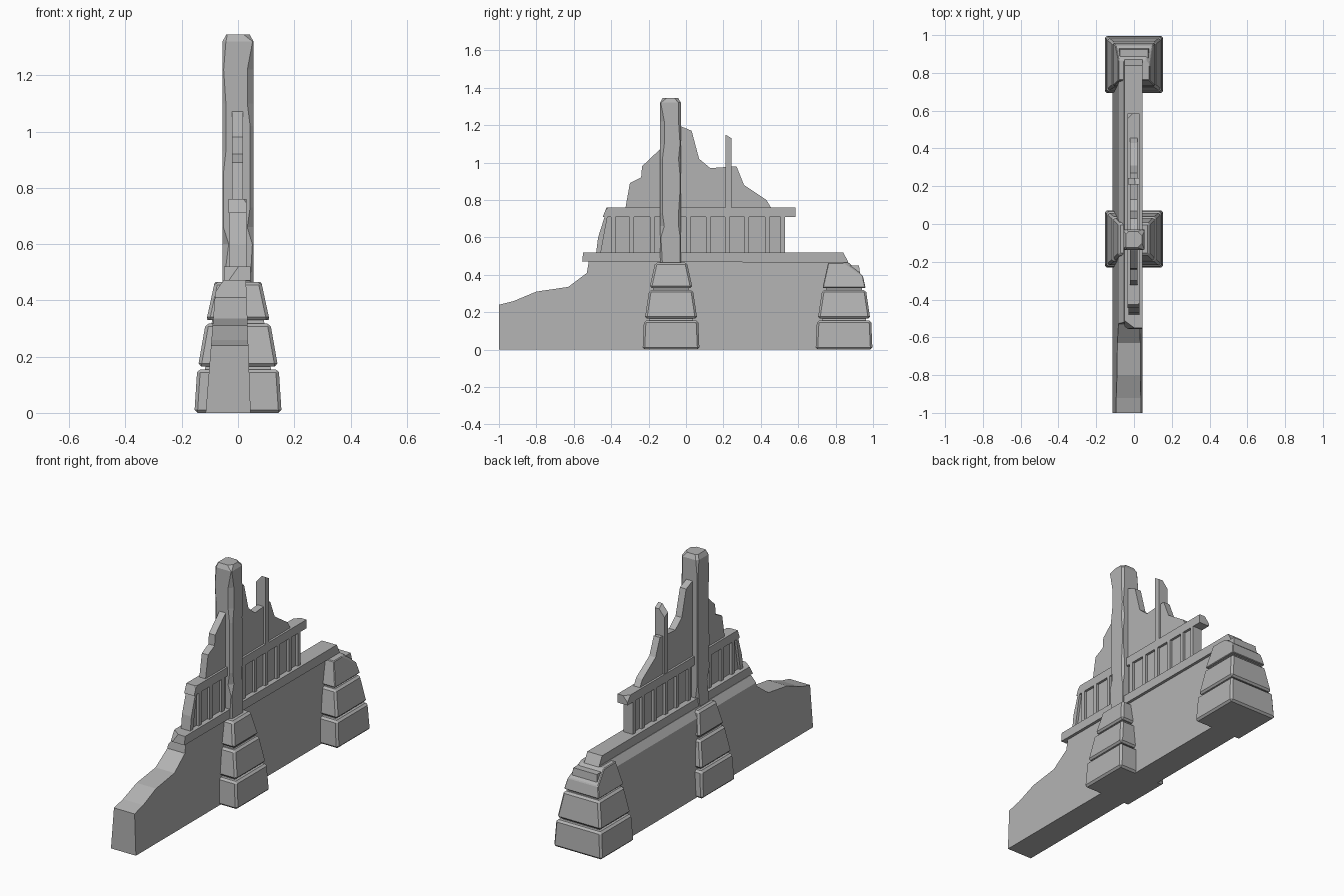
import bpy, bmesh, random
from mathutils import Vector

random.seed(4)
cube = bpy.data.objects.get("Cube")
if cube:
    bpy.data.objects.remove(cube)

stone = bpy.data.materials.new("grey_stone")
stone.use_nodes = True
GREY = (0.45, 0.45, 0.45, 1)
stone.diffuse_color = GREY
stone.node_tree.nodes["Principled BSDF"].inputs["Base Color"].default_value = GREY


def finish(bm, name, bevel=0):
    bmesh.ops.recalc_face_normals(bm, faces=bm.faces[:])
    mesh = bpy.data.meshes.new(name)
    bm.to_mesh(mesh)
    bm.free()
    mesh.materials.append(stone)
    ob = bpy.data.objects.new(name, mesh)
    bpy.context.collection.objects.link(ob)
    if bevel:
        mod = ob.modifiers.new("chamfer", "BEVEL")
        mod.width = bevel
        mod.segments = 1
    return ob


def chip(bm, point, normal):
    """Slice off everything beyond a plane and close the cut."""
    geom = bm.verts[:] + bm.edges[:] + bm.faces[:]
    cut = bmesh.ops.bisect_plane(bm, geom=geom, plane_co=point,
                                 plane_no=Vector(normal).normalized(), clear_outer=True)
    edges = [e for e in cut["geom_cut"] if isinstance(e, bmesh.types.BMEdge)]
    bmesh.ops.edgeloop_fill(bm, edges=edges)


def loft(rings):
    bm = bmesh.new()
    loops = [[bm.verts.new(p) for p in ring] for ring in rings]
    n = len(loops[0])
    for a, b in zip(loops, loops[1:]):
        for i in range(n):
            j = (i + 1) % n
            bm.faces.new((a[i], a[j], b[j], b[i]))
    bm.faces.new(loops[0])
    bm.faces.new(loops[-1])
    return bm


def prism(profile, x0, x1):
    """Side profile in (y, z) extruded across x."""
    return loft([[(x, y, z) for y, z in profile] for x in (x0, x1)])


def block(name, x0, x1, y0, y1, z0, z1, bevel=0):
    profile = [(y0, z0), (y1, z0), (y1, z1), (y0, z1)]
    return finish(prism(profile, x0, x1), name, bevel)


def rect(hx, hy, cy, z):
    return [(-hx, cy - hy, z), (hx, cy - hy, z), (hx, cy + hy, z), (-hx, cy + hy, z)]


# Battered base wall, broken down towards the front, with a sloped rear shoulder
base = prism([(-1, 0), (.86, 0), (.86, .47), (-.52, .47), (-.53, .41), (-.63, .335),
              (-.8, .31), (-.92, .26), (-1, .24)], -1, 1)
KINK = .43
bmesh.ops.bisect_plane(base, geom=base.verts[:] + base.edges[:] + base.faces[:],
                       plane_co=(0, 0, KINK), plane_no=(0, 0, 1))
for v in base.verts:
    z = v.co.z
    if v.co.x > 0:
        v.co.x = .045 - .035 * z
    else:
        v.co.x = -.115 + .08 * min(z, KINK) + .7 * max(z - KINK, 0)
finish(base, "base_wall")

# Ledge capping the base wall
ledge = prism([(-.555, .47), (.87, .465), (.84, .52), (-.55, .52)], -.05, .045)
chip(ledge, (0, -.555, .51), (-.6, -.8, .5))
finish(ledge, "base_ledge")

# Three-tier tapered buttresses
TIERS = [(0, .155, .155, .152, .145, .145), (.165, .318, .142, .14, .115, .117),
         (.33, .465, .112, .115, .083, .085)]
for label, cy in (("middle", -.08), ("rear", .845)):
    finish(loft([rect(.138, .136, cy, .01), rect(.075, .08, cy, .45)]), label + "_buttress_core")
    for i, (z0, z1, bx, by, tx, ty) in enumerate(TIERS):
        tier = loft([rect(bx, by, cy, z0), rect(tx, ty, cy, z1)])
        if label == "rear" and i == 2:
            chip(tier, (0, .905, .432), (0, .65, .7))
            chip(tier, (.07, .9, .44), (.6, .4, .7))
        finish(tier, f"{label}_buttress_tier_{i + 1}", .011)

# Rough main column: chamfered square rings with uneven worn corners
rings = []
for z in (.46, .6, .66, .73, .85, .93, 1.02, 1.1, 1.22, 1.32, 1.345):
    half = .042 if z > 1.33 else .055
    ring = []
    for sx, sy in ((-1, -1), (1, -1), (1, 1), (-1, 1)):
        c = random.choice((.003, .004, .012, .022))
        a = (sx * half, -.083 + sy * (half - c), z)
        b = (sx * (half - c), -.083 + sy * half, z)
        ring += [a, b] if sx * sy > 0 else [b, a]
    rings.append(ring)
finish(loft(rings), "main_column")

# Balustrade: recessed panel, upright ribs and broken top rail
finish(prism([(-.48, .52), (.53, .52), (.53, .72), (-.43, .72), (-.47, .6)], -.016, .016),
       "balustrade_panel")
for i, y in enumerate((-.39, -.29, -.18, .012, .12, .22, .325, .435, .518)):
    block(f"balustrade_rib_{i + 1}", -.03, .03, y - .012, y + .012, .52, .715)
finish(prism([(-.48, .52), (-.455, .52), (-.42, .71), (-.435, .71), (-.47, .6)], -.03, .03),
       "balustrade_broken_end")
rail = prism([(-.445, .71), (.585, .71), (.585, .76), (-.425, .76)], -.034, .03)
chip(rail, (.02, -.43, .755), (.5, -.6, .6))
chip(rail, (-.02, .575, .755), (-.6, .6, .5))
finish(rail, "balustrade_rail")

# Ruined upper wall on both sides of the column
finish(prism([(-.1, .75), (-.1, 1.1), (-.14, 1.07), (-.235, .98), (-.24, .92), (-.3, .89),
              (-.325, .75)], -.022, .018), "front_ruined_wall")
finish(prism([(-.06, .75), (.46, .75), (.43, .8), (.31, .88), (.27, .98), (.13, .97),
              (.07, 1.02), (.03, 1.17), (-.03, 1.195), (-.06, 1.195)], -.022, .018),
       "rear_ruined_wall")

# Broken window mullion standing clear of the wall
spike = prism([(.21, .75), (.243, .75), (.243, 1.13), (.21, 1.15)], -.032, .03)
chip(spike, (-.005, .225, 1.13), (-.7, .3, .6))
finish(spike, "broken_mullion")
